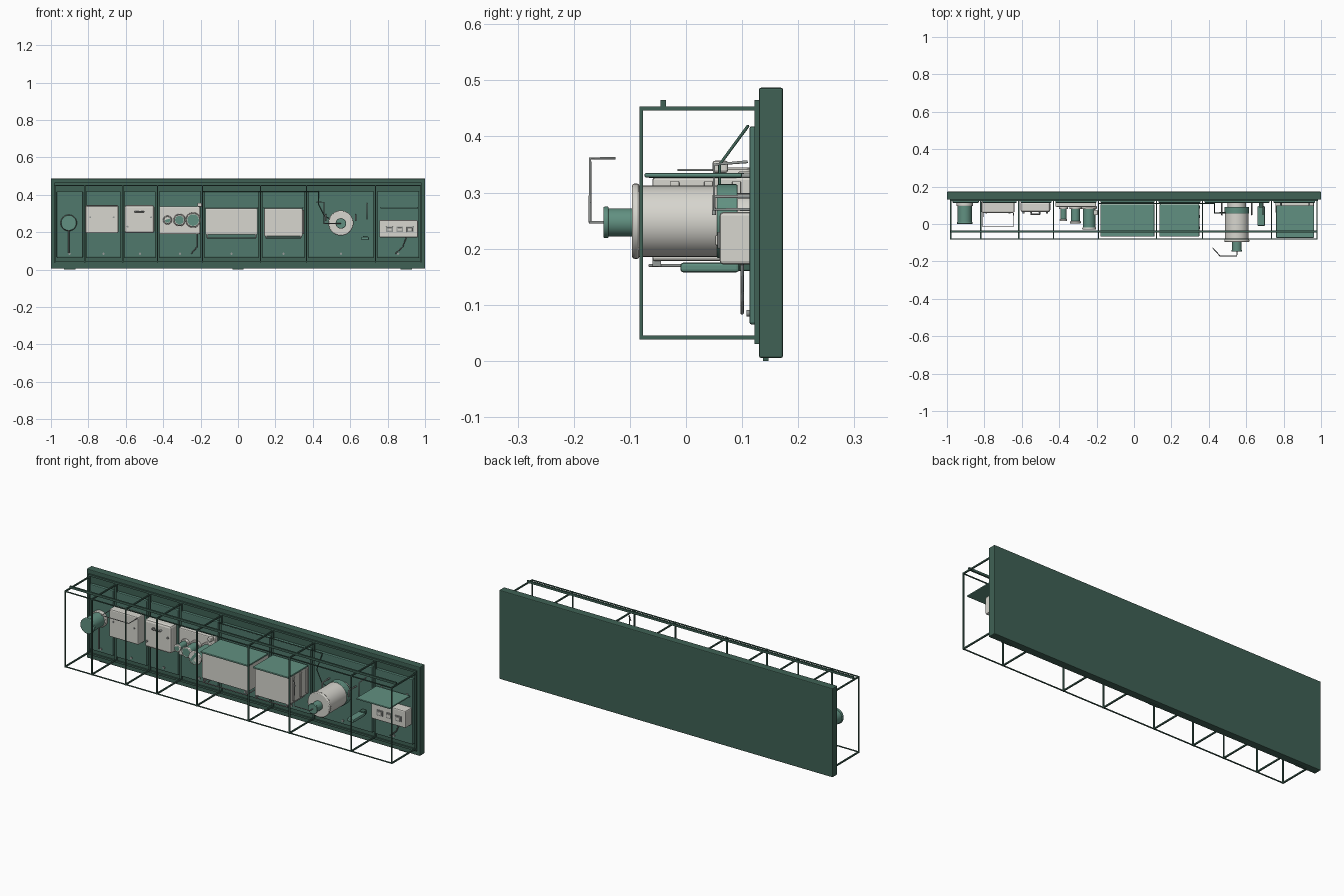
import bpy, math
from mathutils import Vector


def mat(name, col):
    m = bpy.data.materials.new(name)
    m.diffuse_color = (*col, 1)
    return m


DARK = mat("dark_green", (0.05, 0.12, 0.09))
PANEL = mat("panel_green", (0.08, 0.19, 0.15))
GREEN = mat("sea_green", (0.12, 0.28, 0.22))
WHITE = mat("off_white", (0.68, 0.67, 0.62))
STEEL = mat("steel", (0.3, 0.32, 0.31))


def finish(o, name, m, bevel=0):
    o.name = name
    o.data.materials.append(m)
    if bevel:
        b = o.modifiers.new("bevel", "BEVEL")
        b.width = bevel
        b.segments = 2
    return o


def box(name, x, y, z, m, bevel=0.0):
    """Box from (min, max) ranges."""
    bpy.ops.mesh.primitive_cube_add(size=1, location=[(a + b) / 2 for a, b in (x, y, z)])
    o = bpy.context.object
    o.scale = [b - a for a, b in (x, y, z)]
    bpy.ops.object.transform_apply(location=False, rotation=False, scale=True)
    return finish(o, name, m, bevel)


def drum(name, x, z, y0, y1, r, m, bevel=0.0):
    """Cylinder lying along y."""
    bpy.ops.mesh.primitive_cylinder_add(vertices=40, radius=r, depth=y1 - y0,
                                        location=(x, (y0 + y1) / 2, z), rotation=(math.pi / 2, 0, 0))
    bpy.ops.object.shade_smooth_by_angle()
    return finish(bpy.context.object, name, m, bevel)


def pipe(name, pts, r, m):
    c = bpy.data.curves.new(name, "CURVE")
    c.dimensions = "3D"
    c.bevel_depth = r
    c.bevel_resolution = 1
    c.use_fill_caps = True
    s = c.splines.new("POLY")
    s.points.add(len(pts) - 1)
    for p, q in zip(s.points, pts):
        p.co = (*q, 1)
    o = bpy.data.objects.new(name, c)
    bpy.context.collection.objects.link(o)
    c.materials.append(m)
    return o


# back board with feet and border frame
box("back_board", (-1, 1), (0.13, 0.173), (0.005, 0.487), DARK, 0.004)
for x in (-0.9, 0, 0.9):
    box("foot", (x - 0.03, x + 0.03), (0.137, 0.147), (0, 0.007), DARK)
for z in (0.03, 0.455):
    box("border_rail", (-0.98, 0.98), (0.122, 0.132), (z, z + 0.01), DARK)

# bays: panels, dividers and cage
stops = [-0.98, -0.82, -0.617, -0.43, -0.19, 0.12, 0.366, 0.735, 0.978]
for a, b in zip(stops, stops[1:]):
    box("bay_panel", (a + 0.01, b - 0.01), (0.113, 0.132), (0.065, 0.418), PANEL, 0.004)
    drum("bay_bolt", (a + b) / 2, 0.085, 0.108, 0.115, 0.006, STEEL)
t = 0.0035
for x in stops:
    box("divider_strip", (x - 0.005, x + 0.005), (0.122, 0.132), (0.03, 0.465), DARK)
    box("cage_post", (x - t, x + t), (-0.083, -0.077), (0.042, 0.452), DARK)
    for z in (0.042, 0.45):
        box("cage_arm", (x - t, x + t), (-0.083, 0.131), (z - t, z + t), DARK)
for z in (0.042, 0.45):
    box("cage_rail", (-0.98, 0.98), (-0.083, -0.078), (z - 0.0025, z + 0.0025), DARK)
box("overhead_rail", (-0.98, 0.98), (-0.045, -0.036), (0.453, 0.465), DARK)

# bay 1: round plug
drum("plug_flange", -0.905, 0.25, 0.095, 0.12, 0.044, WHITE, 0.003)
drum("plug_body", -0.905, 0.25, 0.005, 0.1, 0.038, GREEN, 0.004)
drum("plug_cap", -0.905, 0.25, 0, 0.012, 0.042, GREEN, 0.003)
pipe("plug_drain", [(-0.905, 0.1, 0.25), (-0.905, 0.1, 0.09)], 0.003, STEEL)

# bays 2 and 3: wall cabinets
box("cabinet", (-0.815, -0.64), (0.06, 0.12), (0.195, 0.345), WHITE, 0.006)
pipe("cabinet_bail", [(-0.808, 0.06, 0.34), (-0.808, -0.014, 0.34),
                      (-0.645, -0.014, 0.34), (-0.645, 0.06, 0.34)], 0.0022, STEEL)
box("small_cabinet", (-0.607, -0.447), (0.064, 0.12), (0.195, 0.345), WHITE, 0.012)
pipe("small_cabinet_handle", [(-0.55, 0.066, 0.31), (-0.55, 0.052, 0.31),
                              (-0.505, 0.052, 0.31), (-0.505, 0.066, 0.31)], 0.005, STEEL)
for x, z in ((-0.79, 0.28), (-0.665, 0.28), (-0.59, 0.23), (-0.465, 0.28)):
    drum("cabinet_screw", x, z, 0.057, 0.068, 0.005, STEEL)

# bay 4: plate with three graded nozzles
box("nozzle_plate", (-0.42, -0.203), (0.092, 0.12), (0.19, 0.338), WHITE, 0.005)
for x, r, y in ((-0.377, 0.018, 0.015), (-0.313, 0.027, 0.003), (-0.24, 0.035, -0.03)):
    drum("nozzle_base", x, 0.265, 0.08, 0.095, r + 0.006, WHITE, 0.002)
    drum("nozzle", x, 0.265, y, 0.085, r - 0.002, GREEN, 0.002)
    drum("nozzle_rim", x, 0.265, y, y + 0.012, r + 0.002, WHITE, 0.003)
box("switch_block", (-0.217, -0.193), (0.047, 0.075), (0.335, 0.357), WHITE, 0.005)
pipe("nozzle_hose", [(-0.22, 0.1, 0.19), (-0.22, 0.1, 0.12), (-0.25, 0.1, 0.085)], 0.003, STEEL)

# bays 5 and 6: large cases with green lids
for a, b, z in ((-0.175, 0.105, 0.187), (0.14, 0.345, 0.178)):
    box("case_body", (a, b), (-0.06, 0.12), (z, 0.327), WHITE, 0.005)
    box("case_lid", (a - 0.004, b + 0.004), (-0.068, 0.105), (0.326, 0.335), GREEN, 0.003)
    pipe("case_runner", [(a + 0.01, 0.09, 0.17), (a + 0.01, -0.065, 0.17),
                         (b - 0.01, -0.065, 0.17), (b - 0.01, 0.09, 0.17)], 0.003, STEEL)
    for x in (a + 0.01, b - 0.01):
        box("case_runner_tab", (x - 0.004, x + 0.004), (-0.06, -0.045), (0.168, z + 0.006), STEEL)
for y in (-0.02, 0.04, 0.09):
    box("case_side_rib", (0.345, 0.352), (y - 0.008, y + 0.008), (0.19, 0.32), WHITE, 0.002)

# bay 7: big drum with crank, pedal and piping
X, Z = 0.55, 0.249
drum("drum_mount", X, Z, 0.085, 0.125, 0.05, WHITE, 0.003)
drum("drum_collar", X, Z, 0.055, 0.092, 0.066, GREEN, 0.003)
drum("drum_body", X, Z, -0.085, 0.06, 0.0635, WHITE, 0.003)
drum("drum_front_rim", X, Z, -0.096, -0.083, 0.067, WHITE, 0.004)
drum("drum_hub", X, Z - 0.002, -0.142, -0.09, 0.025, GREEN, 0.002)
drum("drum_hub_cap", X, Z - 0.002, -0.147, -0.138, 0.028, GREEN, 0.002)
pipe("drum_crank", [(X, -0.14, 0.247), (X, -0.171, 0.247), (0.46, -0.171, 0.247),
                    (0.46, -0.171, 0.361), (0.42, -0.127, 0.361)], 0.0026, STEEL)
pipe("supply_pipe", [(-0.19, 0.11, 0.418), (0.43, 0.11, 0.418), (0.43, 0.06, 0.35),
                     (0.46, 0.06, 0.29), (0.5, 0.06, 0.265)], 0.003, DARK)
for x in (0.47, 0.63):
    pipe("drum_brace", [(x, 0.115, 0.293), (x, 0.05, 0.293), (x, 0.05, 0.26)], 0.004, STEEL)
pipe("return_pipe", [(0.69, 0.11, 0.355), (0.69, 0.05, 0.35), (0.69, 0.05, 0.27), (0.69, 0.115, 0.27)],
     0.003, STEEL)
box("pedal", (0.66, 0.7), (-0.01, 0.095), (0.158, 0.175), GREEN, 0.005)
box("pedal_pivot", (0.667, 0.693), (0.085, 0.12), (0.16, 0.18), DARK, 0.003)

# bay 8: control box below a shelf
box("control_box", (0.756, 0.962), (0.06, 0.12), (0.172, 0.265), WHITE, 0.006)
for x in (0.81, 0.865, 0.92):
    box("control_button_frame", (x - 0.018, x + 0.018), (0.056, 0.066), (0.2, 0.23), STEEL, 0.002)
    box("control_button", (x - 0.012, x + 0.012), (0.052, 0.06), (0.206, 0.224), WHITE, 0.002)
box("shelf", (0.76, 0.962), (-0.074, 0.1), (0.327, 0.335), GREEN, 0.003)
for x in (0.785, 0.937):
    pipe("shelf_bracket", [(x, 0.115, 0.33), (x, 0.09, 0.33)], 0.005, STEEL)
pipe("control_cable", [(0.9, 0.1, 0.172), (0.88, 0.1, 0.12), (0.84, 0.1, 0.085)], 0.003, STEEL)
